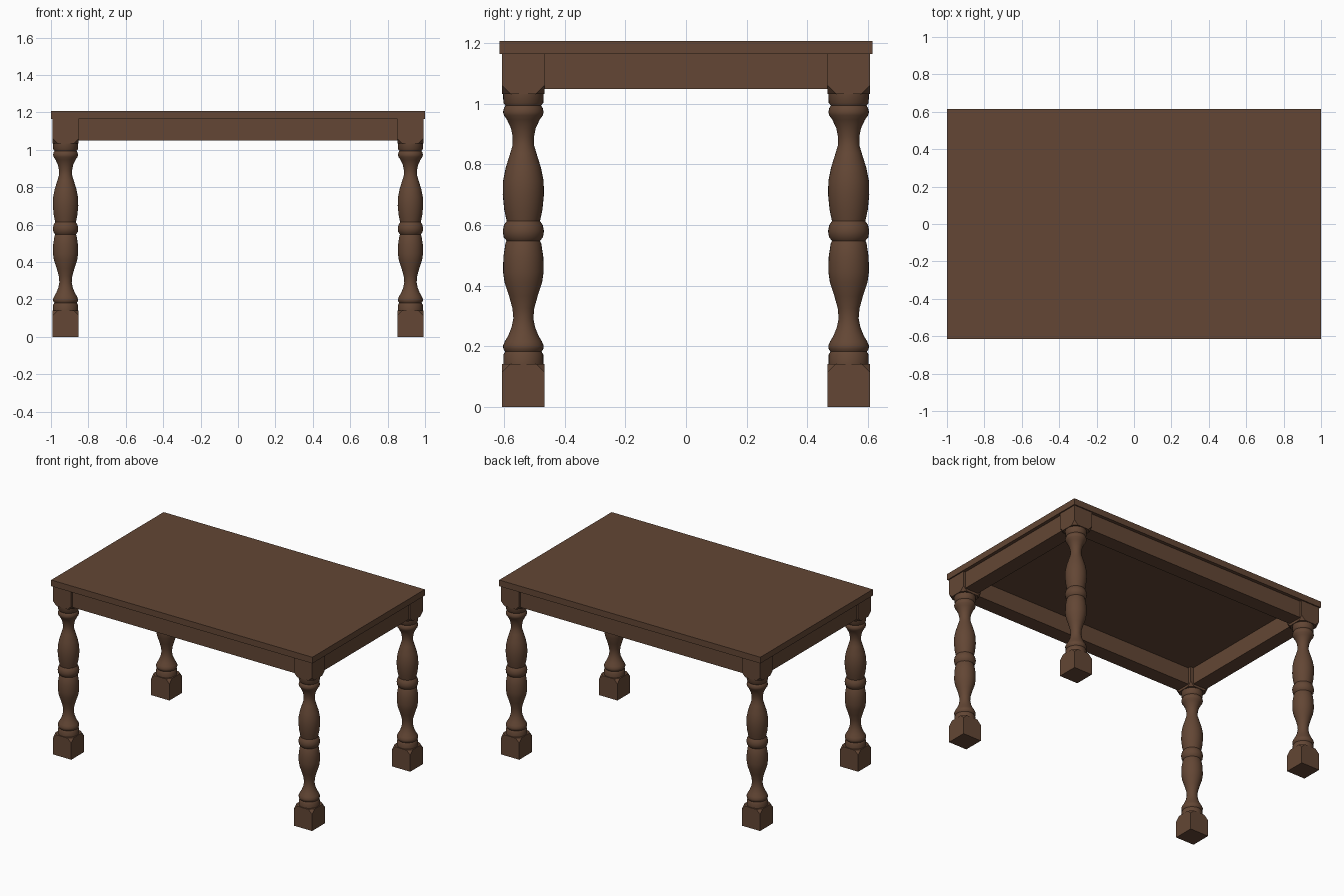
import bpy, bmesh, math

if "Cube" in bpy.data.objects:
    bpy.data.objects.remove(bpy.data.objects["Cube"])

wood = bpy.data.materials.new("dark_wood")
wood.diffuse_color = (0.125, 0.062, 0.035, 1)
wood.use_nodes = True
wood.node_tree.nodes["Principled BSDF"].inputs["Base Color"].default_value = wood.diffuse_color


def finish(name, bm, smooth=False):
    bmesh.ops.recalc_face_normals(bm, faces=bm.faces[:])
    me = bpy.data.meshes.new(name)
    bm.to_mesh(me)
    bm.free()
    me.materials.append(wood)
    ob = bpy.data.objects.new(name, me)
    bpy.context.collection.objects.link(ob)
    if smooth:
        bpy.ops.object.select_all(action='DESELECT')
        ob.select_set(True)
        bpy.context.view_layer.objects.active = ob
        bpy.ops.object.shade_smooth_by_angle(angle=math.radians(40))
    return ob


def box(name, x0, x1, y0, y1, z0, z1):
    bm = bmesh.new()
    bmesh.ops.create_cube(bm, size=1)
    for v in bm.verts:
        v.co = (x1 if v.co.x > 0 else x0, y1 if v.co.y > 0 else y0, z1 if v.co.z > 0 else z0)
    return finish(name, bm)


def leg_block(name, cx, cy, z_square, z_cut, h=0.07, c=0.028):
    """Square block whose four corners are clipped at the z_cut end."""
    bm = bmesh.new()
    z_tip = z_cut + math.copysign(c, z_square - z_cut)
    for sx in (-1, 1):
        for sy in (-1, 1):
            for dx, dy, z in ((0, 0, z_square), (0, 0, z_tip), (c, 0, z_cut), (0, c, z_cut)):
                bm.verts.new((cx + sx * (h - dx), cy + sy * (h - dy), z))
    bmesh.ops.convex_hull(bm, input=bm.verts[:])
    bmesh.ops.dissolve_limit(bm, angle_limit=0.01, verts=bm.verts[:], edges=bm.edges[:])
    return finish(name, bm)


# Turned leg outline: (radius, height)
PROFILE = [
    (0.066, 0.14), (0.066, 0.172), (0.060, 0.182), (0.066, 0.191), (0.067, 0.202),
    (0.061, 0.216), (0.050, 0.235), (0.039, 0.262), (0.033, 0.292), (0.036, 0.325),
    (0.047, 0.365), (0.062, 0.41), (0.067, 0.445), (0.066, 0.495), (0.059, 0.54),
    (0.055, 0.548), (0.065, 0.56), (0.068, 0.58), (0.064, 0.60), (0.055, 0.613),
    (0.063, 0.65), (0.068, 0.70), (0.067, 0.745), (0.058, 0.79), (0.043, 0.838),
    (0.035, 0.865), (0.035, 0.89), (0.041, 0.92), (0.054, 0.948), (0.064, 0.962),
    (0.067, 0.973), (0.064, 0.986), (0.059, 0.994), (0.066, 1.004), (0.067, 1.034),
]


def turned_leg(name, cx, cy, sides=32):
    bm = bmesh.new()
    vs = [bm.verts.new((cx + r, cy, z)) for r, z in PROFILE]
    es = [bm.edges.new(p) for p in zip(vs, vs[1:])]
    bmesh.ops.spin(bm, geom=vs + es, cent=(cx, cy, 0), axis=(0, 0, 1),
                   angle=math.tau, steps=sides, use_merge=True)
    bmesh.ops.remove_doubles(bm, verts=bm.verts[:], dist=1e-5)
    return finish(name, bm, True)


LX, LY = 0.922, 0.537

# Table top
box("table_top", -1, 1, -0.615, 0.615, 1.165, 1.208)

# Legs: foot block, turned shaft, top block
for sx, side in ((-1, "left"), (1, "right")):
    for sy, end in ((-1, "front"), (1, "back")):
        tag = f"{end}_{side}"
        leg_block(f"{tag}_foot", sx * LX, sy * LY, 0, 0.142)
        turned_leg(f"{tag}_leg", sx * LX, sy * LY)
        leg_block(f"{tag}_top_block", sx * LX, sy * LY, 1.165, 1.033)

# Aprons, set back a little from the leg blocks
for s, a, b in ((-1, "front", "left"), (1, "back", "right")):
    y0, y1 = sorted((s * 0.592, s * 0.49))
    box(f"{a}_apron", -0.852, 0.852, y0, y1, 1.049, 1.165)
    x0, x1 = sorted((s * 0.977, s * 0.875))
    box(f"{b}_apron", x0, x1, -0.467, 0.467, 1.049, 1.165)
